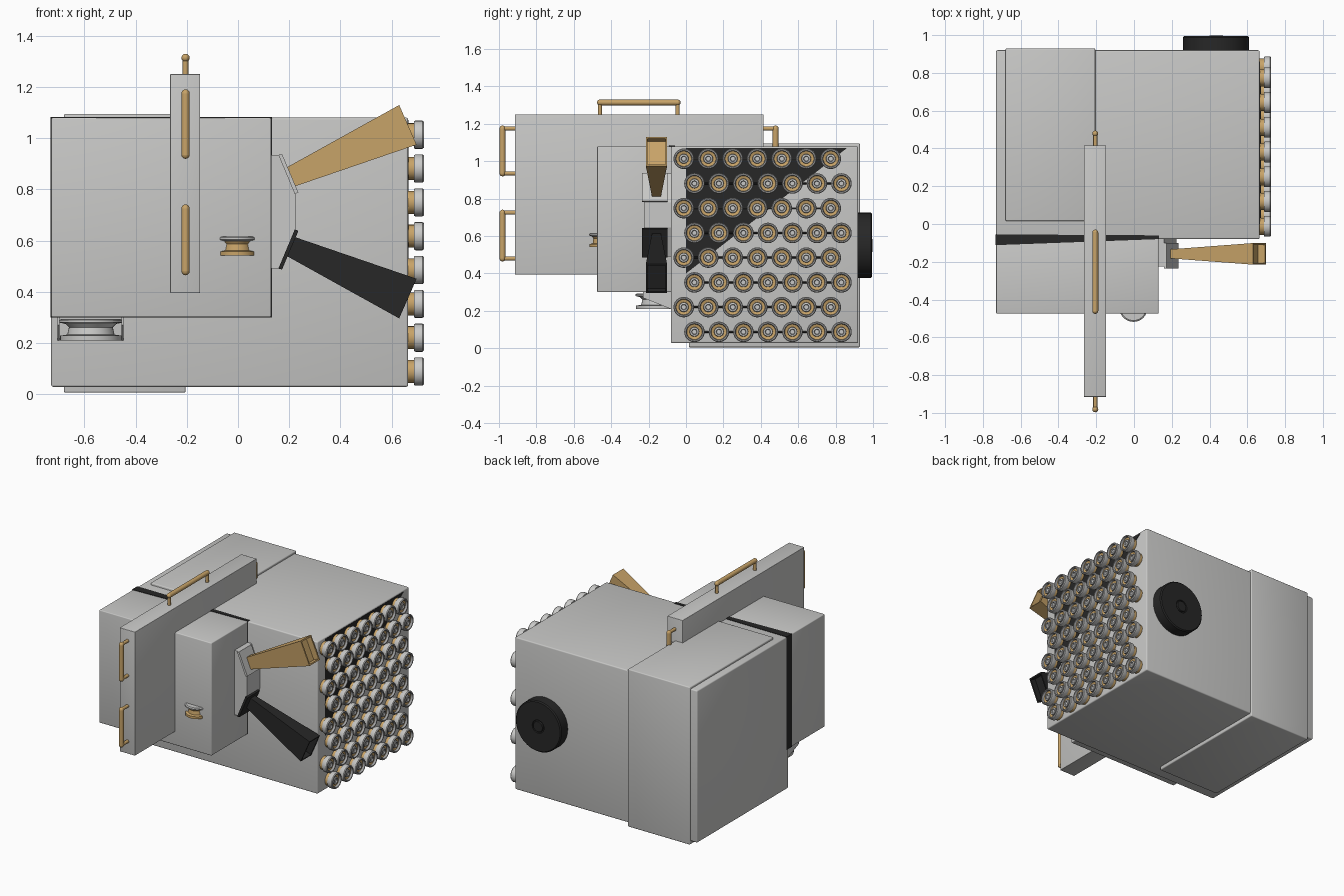
import bpy, bmesh, math
from mathutils import Vector, Matrix

if "Cube" in bpy.data.objects:
    bpy.data.objects.remove(bpy.data.objects["Cube"], do_unlink=True)


def material(name, r, g, b):
    m = bpy.data.materials.new(name)
    m.use_nodes = True
    m.diffuse_color = (r, g, b, 1)
    m.node_tree.nodes["Principled BSDF"].inputs["Base Color"].default_value = (r, g, b, 1)
    return m


GREY = material("light grey", 0.58, 0.58, 0.57)
GOLD = material("gold", 0.58, 0.37, 0.14)
BLACK = material("black", 0.02, 0.02, 0.02)
STEEL = material("steel grey", 0.36, 0.36, 0.36)


def finish(bm, name, mats, smooth=False):
    bmesh.ops.remove_doubles(bm, verts=bm.verts, dist=0.00001)
    bmesh.ops.recalc_face_normals(bm, faces=bm.faces)
    me = bpy.data.meshes.new(name)
    bm.to_mesh(me)
    bm.free()
    ob = bpy.data.objects.new(name, me)
    bpy.context.collection.objects.link(ob)
    for m in mats:
        me.materials.append(m)
    if smooth:
        bpy.ops.object.select_all(action='DESELECT')
        ob.select_set(True)
        bpy.context.view_layer.objects.active = ob
        bpy.ops.object.shade_smooth_by_angle(angle=math.radians(35))
    return ob


def box(name, lo, hi, mat, bevel=0.0):
    lo, hi = Vector(lo), Vector(hi)
    bm = bmesh.new()
    bmesh.ops.create_cube(bm, size=1)
    for v in bm.verts:
        v.co = Vector([(lo[i] + hi[i]) / 2 + v.co[i] * (hi[i] - lo[i]) for i in range(3)])
    if bevel:
        bmesh.ops.bevel(bm, geom=bm.edges[:], offset=bevel, segments=3, profile=0.5, affect='EDGES')
    return finish(bm, name, [mat], bool(bevel))


def prism(name, points, axis, a, b, mat):
    """Extrude a polygon along the y axis or the z axis, or as a plate along x."""
    def place(p, d):
        return {"x": (d, *p), "y": (p[0], d, p[1]), "z": (*p, d)}[axis]
    bm = bmesh.new()
    face = bm.faces.new([bm.verts.new(place(p, a)) for p in points])
    ext = bmesh.ops.extrude_face_region(bm, geom=[face])
    shift = Vector(place((0, 0), b - a))
    bmesh.ops.translate(bm, vec=shift, verts=[g for g in ext["geom"] if isinstance(g, bmesh.types.BMVert)])
    return finish(bm, name, [mat])


def lathe(name, profile, mats, slots, loc, rot=(0, 0, 0), n=32):
    """Turn a (radius, height) profile; slots gives each band its material."""
    bm = bmesh.new()
    rings = [[bm.verts.new((r * math.cos(t * math.tau / n), r * math.sin(t * math.tau / n), h))
              for t in range(n)] for r, h in profile]
    for i, slot in enumerate(slots):
        for j in range(n):
            k = (j + 1) % n
            bm.faces.new((rings[i][j], rings[i][k], rings[i + 1][k], rings[i + 1][j])).material_index = slot
    bmesh.ops.dissolve_degenerate(bm, dist=0.00001, edges=bm.edges)
    ob = finish(bm, name, mats, True)
    ob.location, ob.rotation_euler = loc, rot
    return ob


def rod(name, p, q, r, mat, ball=False):
    p, q = Vector(p), Vector(q)
    turn = (q - p).to_track_quat('Z', 'Y').to_matrix().to_4x4()
    bm = bmesh.new()
    bmesh.ops.create_cone(bm, cap_ends=True, segments=12, radius1=r, radius2=r, depth=(q - p).length,
                          matrix=Matrix.Translation((p + q) / 2) @ turn)
    if ball:
        for end in (p, q):
            bmesh.ops.create_uvsphere(bm, u_segments=12, v_segments=8, radius=r,
                                      matrix=Matrix.Translation(end))
    return finish(bm, name, [mat], True)


# Main cabinet, raised wrap-around panel and front box
box("main_cabinet", (-0.73, -0.08, 0.028), (0.665, 0.92, 1.08), GREY, 0.008)
box("wrap_panel", (-0.68, 0.015, 0.005), (-0.205, 0.93, 1.095), GREY, 0.007)
box("front_box", (-0.73, -0.475, 0.3), (0.13, -0.07, 1.08), GREY, 0.006)

# Dark tapering seal between front box and cabinet
prism("dark_seal", [(-0.732, -0.112), (0.132, -0.08), (0.132, -0.06), (-0.732, -0.055)],
      "z", 0.3, 1.083, BLACK)

# Dark corner plate behind the tubes
prism("dark_side_plate", [(0.0, 0.4), (0.86, 1.07), (0.0, 1.07)], "x", 0.66, 0.667, BLACK)

# Upright slab with its handles
X = -0.205
box("upright_slab", (-0.265, -0.915, 0.395), (-0.148, 0.415, 1.25), GREY, 0.002)


def handle(name, a, b, out):
    """Grab bar between feet a and b, standing off along out."""
    a, b, out = Vector(a), Vector(b), Vector(out)
    rod(name + "_bar", a + out, b + out, 0.016, GOLD, True)
    for i, foot in enumerate((a, b)):
        rod(f"{name}_post_{i + 1}", foot - out * 0.2, foot + out, 0.011, GOLD)


handle("top_handle", (X, -0.46, 1.25), (X, -0.045, 1.25), (0, 0, 0.064))
handle("upper_front_handle", (X, -0.915, 0.935), (X, -0.915, 1.175), (0, -0.066, 0))
handle("lower_front_handle", (X, -0.915, 0.48), (X, -0.915, 0.725), (0, -0.066, 0))
handle("back_handle", (X, 0.415, 0.935), (X, 0.415, 1.175), (0, 0.064, 0))

# Spool knobs
spool = [(0, 0), (0.073, 0), (0.073, 0.016), (0.056, 0.02), (0.052, 0.045),
         (0.06, 0.057), (0.075, 0.062), (0.075, 0.07), (0.068, 0.075), (0, 0.075)]
lathe("front_knob", spool, [GOLD, GREY], [0] * 5 + [1] * 4, (-0.003, -0.443, 0.541))
big = lathe("lower_knob", spool, [GREY], [0] * 9, (-0.575, -0.147, 0.21))
big.scale = (1.65, 1.65, 1.12)
for side, x in (("right", -0.705), ("left", -0.455)):
    prism(f"{side}_knob_bracket", [(-0.08, 0.21), (-0.08, 0.3), (-0.23, 0.3), (-0.23, 0.27)],
          "x", x, x + 0.008, GREY)

# Angled bracket holding the two horns
prism("horn_bracket", [(0.12, 0.935), (0.16, 0.935), (0.225, 0.78), (0.225, 0.645),
                       (0.16, 0.49), (0.12, 0.49)], "y", -0.225, -0.07, GREY)
MID = 0.7125


def horn(name, sign, mat, plate_mat):
    def at(x, dz):
        return (x, MID + sign * dz)
    prism(name + "_plate", [at(0.158, 0.222), at(0.172, 0.226), at(0.236, 0.075), at(0.222, 0.069)],
          "y", -0.235, -0.1, plate_mat)
    bm = bmesh.new()
    rings = []
    for top, bottom, half in ((at(0.192, 0.174), at(0.225, 0.1), 0.024),
                              (at(0.63, 0.417), at(0.698, 0.262), 0.057)):
        rings.append([bm.verts.new((p[0], -0.158 + s * half, p[1]))
                      for p, s in ((top, -1), (top, 1), (bottom, 1), (bottom, -1))])
    for i in range(4):
        k = (i + 1) % 4
        bm.faces.new((rings[0][i], rings[0][k], rings[1][k], rings[1][i]))
    bm.faces.new(rings[0])
    mouth = bm.faces.new(rings[1])
    bmesh.ops.recalc_face_normals(bm, faces=bm.faces)
    # Recessed mouth with a rim
    bmesh.ops.inset_region(bm, faces=[mouth], thickness=0.013)
    pushed = bmesh.ops.extrude_face_region(bm, geom=[mouth])
    inward = Vector((-0.037, 0, -0.016 * sign))
    bmesh.ops.translate(bm, vec=inward, verts=[g for g in pushed["geom"] if isinstance(g, bmesh.types.BMVert)])
    bmesh.ops.delete(bm, geom=[mouth], context='FACES_ONLY')
    finish(bm, name, [mat])


horn("upper_horn", 1, GOLD, GREY)
horn("lower_horn", -1, BLACK, BLACK)

# Round black wheel on the back
wheel = [(0, 0), (0.175, 0), (0.175, 0.07), (0.168, 0.077), (0.045, 0.077),
         (0.043, 0.07), (0.037, 0.07), (0.035, 0.08), (0, 0.08)]
lathe("back_wheel", wheel, [BLACK], [0] * 8, (0.435, 0.918, 0.55), (-math.pi / 2, 0, 0), 48)

# Staggered field of capped tubes on the left side
tube = [(0.045, 0), (0.045, 0.024), (0.052, 0.024), (0.055, 0.03), (0.055, 0.058),
        (0.051, 0.063), (0.044, 0.063), (0.041, 0.048), (0.026, 0.044),
        (0.024, 0.056), (0.015, 0.058), (0.012, 0.05), (0, 0.05)]
slots = [1, 0, 0, 0, 0, 2, 2, 1, 2, 0, 2, 0]
first = lathe("tube_1", tube, [GREY, GOLD, STEEL], slots, (0, 0, 0), (0, math.pi / 2, 0), 24)
count = 0
for row in range(8):
    z = 0.088 + row * 0.1322
    start = -0.012 if row % 2 else 0.045
    rod(f"tube_wire_{row + 1}", (0.668, start, z), (0.668, start + 0.786, z), 0.005, BLACK)
    for col in range(7):
        count += 1
        ob = first
        if count > 1:
            ob = first.copy()
            ob.name = f"tube_{count}"
            bpy.context.collection.objects.link(ob)
        ob.location = (0.663, start + col * 0.131, z)
